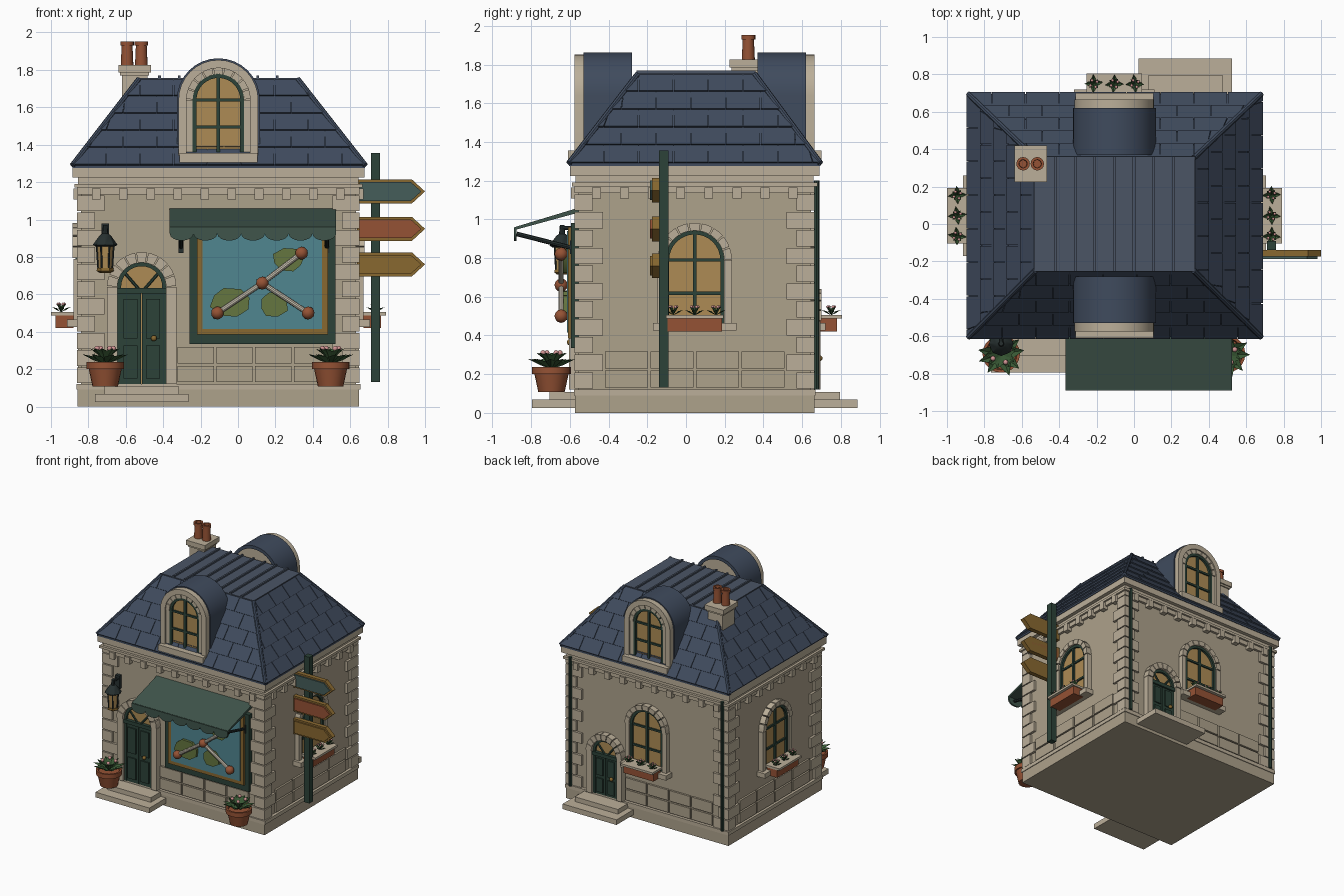
import bpy, bmesh, math, random
from mathutils import Matrix, Vector

if "Cube" in bpy.data.objects:
    bpy.data.objects.remove(bpy.data.objects["Cube"])
random.seed(3)
V, pi = Vector, math.pi
COL = dict(wall=(.42, .36, .26), stone=(.5, .43, .32), roof=(.05, .07, .11), deck=(.07, .09, .13),
           green=(.025, .055, .04), awning=(.05, .09, .07), amber=(.42, .26, .09), teal=(.08, .24, .28),
           gold=(.25, .14, .03), rust=(.3, .085, .035), leaf=(.13, .18, .05), foliage=(.04, .1, .035),
           pink=(.65, .3, .3), iron=(.02, .03, .03), slate=(.06, .11, .1), cream=(.6, .55, .45))
parts, I = {}, Matrix()


def part(name, col):
    return parts.setdefault(name, (bmesh.new(), col))[0]


def loft(name, col, rings, M=I):
    bm = part(name, col)
    vs = [[bm.verts.new(M @ V(p)) for p in r] for r in rings]
    bm.faces.new(vs[0])
    bm.faces.new(vs[-1])
    n = len(vs[0])
    for a, b in zip(vs, vs[1:]):
        for i in range(n):
            bm.faces.new((a[i], a[(i + 1) % n], b[(i + 1) % n], b[i]))


def prism(name, col, pts, y0, y1, M=I):
    loft(name, col, [[(x, y, z) for x, z in pts] for y in (y0, y1)], M)


def box(name, col, x0, x1, y0, y1, z0, z1, M=I):
    prism(name, col, [(x0, z0), (x1, z0), (x1, z1), (x0, z1)], y0, y1, M)


def lathe(name, col, c, prof, n=16, M=I):
    loft(name, col, [[(c[0] + r * math.cos(2 * pi * i / n), c[1] + r * math.sin(2 * pi * i / n), z)
                      for i in range(n)] for r, z in prof], M)


def tube(name, col, p, q, r, n=8, M=I):
    p, q = M @ V(p), M @ V(q)
    T = Matrix.Translation((p + q) / 2) @ (q - p).to_track_quat('Z', 'Y').to_matrix().to_4x4()
    bmesh.ops.create_cone(part(name, col), cap_ends=True, segments=n, radius1=r, radius2=r,
                          depth=(q - p).length, matrix=T)


def ball(name, col, c, r, M=I):
    bmesh.ops.create_icosphere(part(name, col), subdivisions=2, radius=r, matrix=Matrix.Translation(M @ V(c)))


def arc(cx, cz, r, a0, a1, n):
    return [(cx + r * math.cos(a0 + (a1 - a0) * i / n), cz + r * math.sin(a0 + (a1 - a0) * i / n))
            for i in range(n + 1)]


def band(cx, r0, r1, z0, zs):
    """Upside-down U profile between two radii."""
    return ([(cx + r1, z0)] + arc(cx, zs, r1, 0, pi, 16) + [(cx - r1, z0), (cx - r0, z0)]
            + arc(cx, zs, r0, pi, 0, 16) + [(cx + r0, z0)])


def opening(tag, M, cx, r, t, z0, zs, d, door=False):
    """Arched opening with stone surround, frame, glass, and bars or door leaves."""
    for s in (-1, 1):
        box(tag + "_surround", 'stone', cx + s * r, cx + s * (r + t), -d, .02, z0, zs, M)
    for i in range(9):
        a, b = pi * i / 9 + .02, pi * (i + 1) / 9 - .02
        prism(tag + "_arch_stones", 'stone', arc(cx, zs, r, a, b, 3) + arc(cx, zs, r + t, b, a, 3),
              -d - .006, .02, M)
    prism(tag + "_frame", 'green', band(cx, r - .02, r, z0, zs), -.03, .01, M)
    prism(tag + "_glass", 'amber', [(cx + r - .01, z0)] + arc(cx, zs, r - .01, 0, pi, 16) + [(cx - r + .01, z0)],
          -.012, .015, M)
    if door:
        h = zs - .03
        for s in (-1, 1):
            box(tag + "_leaf", 'green', cx + s * .003, cx + s * (r - .01), -.025, 0, z0, h, M)
            for a, b in ((.06, .42), (.5, .93)):
                box(tag + "_panel", 'green', cx + s * .022, cx + s * (r - .032), -.034, -.02,
                    z0 + (h - z0) * a, z0 + (h - z0) * b, M)
            tube(tag + "_fanlight_bar", 'green', (cx, -.018, h), (cx + s * r * .72, -.018, zs + r * .6), .008, 6, M)
        box(tag + "_transom", 'green', cx - r, cx + r, -.04, 0, h - .005, h + .025, M)
        ball(tag + "_knob", 'gold', (cx + .065, -.045, z0 + (h - z0) * .5), .016, M)
    else:
        box(tag + "_mullion", 'green', cx - .01, cx + .01, -.026, 0, z0, zs + r, M)
        for z in (z0 + (zs - z0) * .48, zs):
            box(tag + "_mullion", 'green', cx - r, cx + r, -.024, 0, z - .008, z + .008, M)


def plant(tag, c, R, H, n, M=I, fr=.014):
    bm, c = part(tag + "_leaves", 'foliage'), M @ V(c)
    for i in range(n):
        a, k = 2 * pi * i / n + random.uniform(-.2, .2), (1, .65)[i % 2]
        d, s = V((math.cos(a), math.sin(a), 0)), V((-math.sin(a), math.cos(a), 0))
        up, mid = V((0, 0, H)), c + d * R * k * .5
        vs = [bm.verts.new(p) for p in (c, mid + s * R * .24 + up * (1.5 - k) * .9, c + d * R * k + up * (1.6 - k),
                                        mid - s * R * .24 + up * (1.5 - k) * .9, mid + up * (1.25 - k))]
        for f in ((0, 1, 4), (1, 2, 4), (2, 3, 4), (3, 0, 4)):
            bm.faces.new([vs[j] for j in f])
    for i in range(4):
        a = i * pi / 2 + .5
        ball(tag + "_flowers", 'pink', c + V((math.cos(a) * R * .4, math.sin(a) * R * .4, H * .95)), fr)


# Plinth, walls and cornice
X0, X1, Y0, Y1, CX, CY = -.84, .63, -.555, .645, -.105, .045
def slab(name, col, o, z0, z1):
    box(name, col, X0 - o, X1 + o, Y0 - o, Y1 + o, z0, z1)
slab("plinth", 'wall', .018, 0, .09)
slab("plinth_cap", 'stone', .024, .09, .12)
slab("walls", 'wall', 0, .12, 1.2)
for o, a, b in ((.02, 1.135, 1.17), (.035, 1.17, 1.19), (.015, 1.19, 1.225), (.045, 1.225, 1.285)):
    slab("cornice", 'stone', o, a, b)
for cx, sx in ((X0, -1), (X1, 1)):
    for cy, sy in ((Y0, -1), (Y1, 1)):
        for i in range(11):
            lx, ly = ((.125, .075), (.075, .125))[i % 2]
            z = .125 + i * .092
            box("quoins", 'stone', cx + sx * .02, cx - sx * lx, cy + sy * .02, cy - sy * ly, z, z + .084)
    tube("downpipe", 'green', (cx - sx * .03, Y1 + .03, .12), (cx - sx * .03, Y1 + .03, 1.2), .014)

# Wall frames: local -y points outward
def frame(x, y, deg):
    return Matrix.Translation((x, y, 0)) @ Matrix.Rotation(math.radians(deg), 4, 'Z')
F, R, K, L = frame(CX, Y0, 0), frame(X1, CY, 90), frame(CX, Y1, 180), frame(X0, CY, -90)
for M, hw, gap, nm in ((F, .735, (-.595, -.225), 10), (R, .6, (0, 0), 8), (K, .735, (-.55, -.21), 10), (L, .6, (0, 0), 8)):
    for a, b in ((-hw + .13, gap[0]), (gap[1], hw - .13)):
        n = round((b - a) / .19)
        for i in range(n):
            w = (b - a) / n
            for z in (.13, .23):
                box("base_blocks", 'wall', a + i * w + .007, a + (i + 1) * w - .007, -.016, .01, z, z + .088, M)
    for i in range(nm):
        u = (i - (nm - 1) / 2) * .145
        box("cornice_blocks", 'stone', u - .023, u + .023, -.04, .01, 1.108, 1.165, M)

# Side and back windows with planters
for tag, M in (("right_window", R), ("back_window", K), ("left_window", L)):
    opening(tag, M, 0, .152, .04, .46, .79, .04)
    box(tag + "_sill", 'stone', -.215, .215, -.075, .01, .425, .465, M)
    box(tag + "_planter", 'rust', -.14, .14, -.135, -.04, .42, .487, M)
    box(tag + "_planter_rim", 'stone', -.148, .148, -.16, -.03, .487, .505, M)
    for u in (-.11, 0, .11):
        plant(tag + "_plant", (u, -.105, .505), .05, .045, 8, M, .008)

# Doors and steps
opening("front_door", F, -.41, .13, .055, .12, .64, .05, True)
opening("back_door", K, -.38, .115, .05, .12, .475, .05, True)
for tag, M, u in (("front_step", F, -.41), ("back_step", K, -.38)):
    box(tag, 'stone', u - .25, u + .25, -.24, 0, .025, .068, M)
    box(tag + "_upper", 'stone', u - .2, u + .2, -.15, 0, .068, .107, M)

# Hipped roof with tile courses
lo, hi = (-.885, .68, -.605, .695), (-.53, .32, -.25, .355)
def ring(k, z):
    a = [p + (q - p) * k for p, q in zip(lo, hi)]
    return [V((a[0], a[2], z)), V((a[1], a[2], z)), V((a[1], a[3], z)), V((a[0], a[3], z))]
ZB, ZT = 1.29, 1.75
loft("roof_core", 'roof', [ring(0, 1.275), ring(0, ZB), ring(1, ZT)])
for i in range(4):
    A, B, C, D = ring(0, ZB)[i], ring(0, ZB)[(i + 1) % 4], ring(1, ZT)[(i + 1) % 4], ring(1, ZT)[i]
    e = (B - A).normalized()
    nrm = e.cross(D - A).normalized()
    def pt(s, v, h):
        p, q = A.lerp(D, v), B.lerp(C, v)
        s = min(max(s, (p - A).dot(e)), (q - A).dot(e))
        return p + e * (s - (p - A).dot(e)) + nrm * h
    for c in range(5):
        v0, v1 = c / 5, (c + 1) / 5
        for j in range(-1, 10):
            s0, s1 = (j + c % 2 / 2) * .18 + .002, (j + 1 + c % 2 / 2) * .18 - .002
            if (pt(s1, v0, 0) - pt(s0, v0, 0)).length > .01:
                loft("roof_tiles", 'roof', [[pt(s0, v0, -.004), pt(s1, v0, -.004), pt(s1, v1, -.004), pt(s0, v1, -.004)],
                                            [pt(s0, v0, .012), pt(s1, v0, .012), pt(s1, v1, .003), pt(s0, v1, .003)]])
    tube("hip_ridges", 'roof', A, D, .015)
box("roof_deck", 'deck', -.535, .325, -.255, .36, 1.745, 1.757)
for i in range(7):
    x = -.42 + i * .105
    box("roof_seams", 'deck', x - .007, x + .007, -.255, .36, 1.755, 1.77)

# Dormers
for tag, M in (("front_dormer", frame(CX, -.53, 0)), ("back_dormer", frame(CX, .62, 180))):
    prism(tag + "_body", 'stone', [(.2, 1.29)] + arc(0, 1.64, .2, 0, pi, 16) + [(-.2, 1.29)], .005, .24, M)
    prism(tag + "_roof", 'roof', band(0, .195, .222, 1.3, 1.64), 0, .25, M)
    prism(tag + "_moulding", 'stone', band(0, .17, .213, 1.34, 1.64), -.045, .02, M)
    opening(tag + "_window", M, 0, .137, .034, 1.36, 1.64, .03)
    box(tag + "_sill", 'stone', -.208, .208, -.08, .03, 1.305, 1.355, M)

# Chimney
box("chimney_stack", 'stone', -.62, -.485, .245, .4, 1.45, 1.78)
box("chimney_cap", 'stone', -.64, -.465, .225, .42, 1.785, 1.825)
box("chimney_collar", 'stone', -.63, -.475, .235, .41, 1.77, 1.785)
for x in (-.593, -.517):
    lathe("chimney_pots", 'rust', (x, .322), [(.034, 1.82), (.029, 1.93), (.036, 1.93), (.036, 1.953),
                                              (.022, 1.953), (.02, 1.9)])

# Shop display board
box("display_frame", 'green', -.26, .52, -.595, -.55, .335, .98)
box("display_border", 'gold', -.22, .48, -.61, -.59, .385, .96)
box("display_panel", 'teal', -.19, .45, -.615, -.6, .415, .94)
for cx, cz, a, b in ((-.04, .557, .115, .08), (.27, .785, .085, .065), (.19, .545, .08, .068)):
    prism("display_islands", 'leaf', [(cx + a * math.cos(i * pi / 4 + .3) * random.uniform(.85, 1.1),
                                       cz + b * math.sin(i * pi / 4 + .3)) for i in range(8)], -.635, -.61)
hub = (.13, -.645, .66)
ball("display_nodes", 'rust', hub, .035)
for x, z in ((-.11, .5), (.34, .82), (.375, .5)):
    ball("display_nodes", 'rust', (x, -.645, z), .035)
    tube("display_rods", 'cream', hub, (x, -.645, z), .014, 10)

# Awning with scalloped valance
S = Matrix.Rotation(pi / 2, 4, 'Z')
prism("awning", 'awning', [(-.555, 1.06), (-.885, .96), (-.885, .945), (-.555, 1.035)], -.525, .365, S)
w = .89 / 14
for i in range(7):
    x = -.365 + w * (2 * i + 1)
    prism("awning_valance", 'awning', [(x + w, .958)] + [(x + w * math.cos(a), .925 - .038 * math.sin(a))
          for a in [k * pi / 8 for k in range(9)]] + [(x - w, .958)], -.89, -.876)
for x in (-.305, .475):
    tube("awning_arms", 'iron', (x, -.875, .925), (x, -.56, .845), .012)
    box("awning_brackets", 'iron', x - .014, x + .014, -.6, -.55, .82, .89)

# Wall lantern
lc = (-.71, -.64)
box("lantern_plate", 'iron', -.73, -.69, -.585, -.55, .87, .98)
tube("lantern_arm", 'iron', (-.71, -.56, .955), (-.71, -.64, .955), .011)
lathe("lantern_cap", 'iron', lc, [(.05, .855), (.066, .865), (.03, .915), (.016, .925), (.012, .97)], 8)
lathe("lantern_glass", 'amber', lc, [(.036, .735), (.044, .86)], 6)
lathe("lantern_base", 'gold', lc, [(.03, .715), (.046, .725), (.044, .74)], 6)
for i in range(6):
    c, s = math.cos(i * pi / 3), math.sin(i * pi / 3)
    tube("lantern_bars", 'iron', (-.71 + .037 * c, -.64 + .037 * s, .735), (-.71 + .045 * c, -.64 + .045 * s, .86), .005, 6)

# Potted plants by the shop front
for x in (-.71, .495):
    lathe("flower_pots", 'rust', (x, -.695), [(.068, .107), (.088, .2), (.1, .2), (.1, .238), (.085, .238), (.08, .22)], 20)
    plant("pot_plant", (x, -.695, .225), .125, .09, 18)

# Signpost with three arrows
box("signpost", 'green', .71, .76, -.14, -.09, .13, 1.355)
for z, col in ((1.15, 'slate'), (.95, 'rust'), (.76, 'gold')):
    for nm, c, k, y in (("sign_boards", 'gold', 0, -.175), ("sign_face_" + col, col, .014, -.187)):
        h = .064 - k
        prism(nm, c, [(.635 + k, z - h), (.93 - k * .4, z - h), (1 - k * 1.4, z), (.93 - k * .4, z + h), (.635 + k, z + h)],
              y, -.138)

# Turn parts into objects
mats = {}
for name, (bm, col) in parts.items():
    bmesh.ops.recalc_face_normals(bm, faces=bm.faces)
    me = bpy.data.meshes.new(name)
    bm.to_mesh(me)
    bm.free()
    if col not in mats:
        mats[col] = bpy.data.materials.new(col)
        mats[col].diffuse_color = (*COL[col], 1)
    me.materials.append(mats[col])
    ob = bpy.data.objects.new(name, me)
    bpy.context.collection.objects.link(ob)
    ob.select_set(True)
    bpy.context.view_layer.objects.active = ob
bpy.ops.object.shade_smooth_by_angle(angle=math.radians(30))

for m in bpy.data.materials:
    if m.users and not m.is_grease_pencil:
        m.use_nodes = True
        m.node_tree.nodes["Principled BSDF"].inputs["Base Color"].default_value = m.diffuse_color
